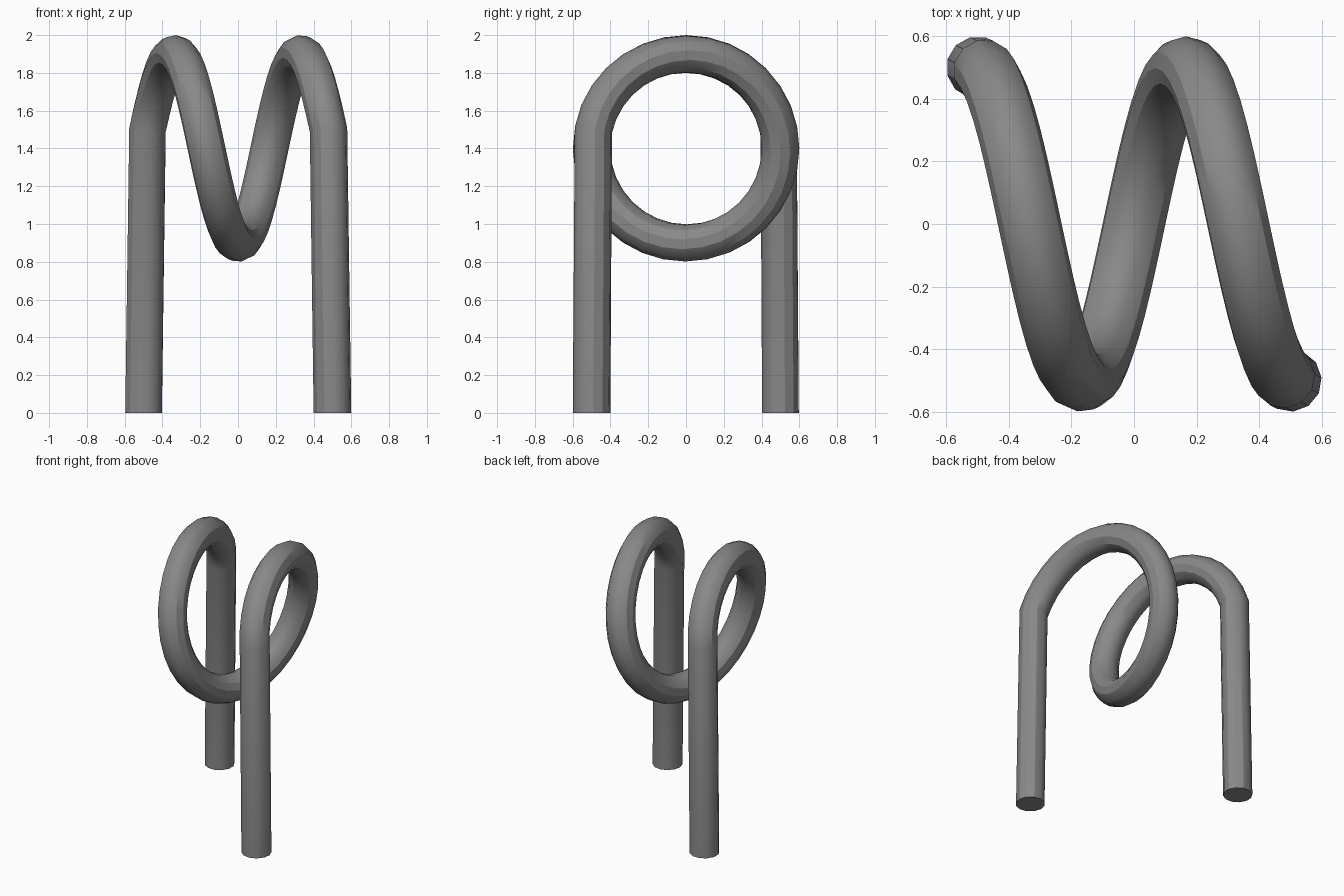
import bpy
from math import sin, cos, pi

cube = bpy.data.objects.get("Cube")
if cube:
    bpy.data.objects.remove(cube)

TUBE, COIL, AXIS_Z = 0.1, 0.5, 1.4
STEPS_PER_TURN, TURNS = 32, 1.5
STEPS = int(STEPS_PER_TURN * TURNS)

# Plain grey metal
grey = bpy.data.materials.new("grey")
grey.use_nodes = True
colour = (0.25, 0.25, 0.25, 1)
grey.diffuse_color = colour
grey.node_tree.nodes["Principled BSDF"].inputs["Base Color"].default_value = colour

# Centre line: a coil along x whose two end points drop to the ground as legs
path = []
for i in range(STEPS + 1):
    a = 2 * pi * i / STEPS_PER_TURN
    z = 0 if i in (0, STEPS) else AXIS_Z + COIL * sin(a)
    path.append((0.5 - i / STEPS, -COIL * cos(a), z, 1))

# Round tube swept along the centre line
curve = bpy.data.curves.new("tube_path", "CURVE")
curve.dimensions = "3D"
curve.bevel_depth = TUBE
curve.bevel_resolution = 4
curve.use_fill_caps = True
spline = curve.splines.new("POLY")
spline.points.add(len(path) - 1)
for point, co in zip(spline.points, path):
    point.co = co
sweep = bpy.data.objects.new("tube_sweep", curve)
bpy.context.collection.objects.link(sweep)

# Turn the sweep into the final mesh
bpy.context.view_layer.update()
graph = bpy.context.evaluated_depsgraph_get()
mesh = bpy.data.meshes.new_from_object(sweep.evaluated_get(graph))
bpy.data.objects.remove(sweep)
mesh.materials.clear()
mesh.materials.append(grey)

# Level the feet on the ground
for v in mesh.vertices:
    if v.co.z < 0.05:
        v.co.z = 0

rack = bpy.data.objects.new("looped_bike_rack", mesh)
bpy.context.collection.objects.link(rack)
bpy.context.view_layer.objects.active = rack
rack.select_set(True)
bpy.ops.object.shade_smooth_by_angle()
